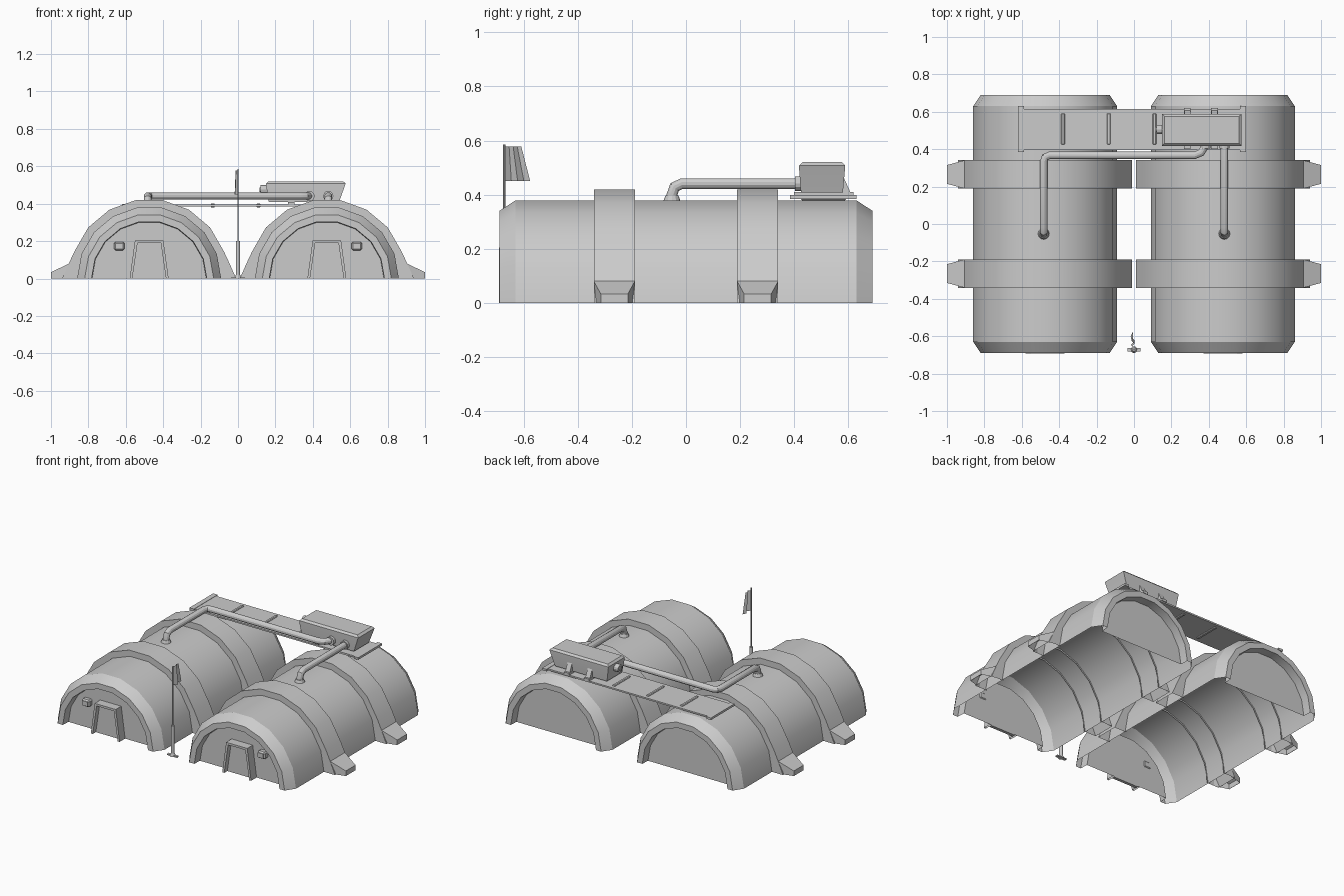
import bpy, bmesh, math
from mathutils import Vector, Matrix

cube = bpy.data.objects.get("Cube")
if cube:
    bpy.data.objects.remove(cube, do_unlink=True)

grey = bpy.data.materials.new("plain grey")
grey.use_nodes = True
GREY = (0.6, 0.6, 0.6, 1)
grey.diffuse_color = GREY
grey.node_tree.nodes["Principled BSDF"].inputs["Base Color"].default_value = GREY

HUT_X = 0.475
SIDES = (("right", -1), ("left", 1))
ARC = [math.radians(a) for a in range(0, 181, 20)]


def finish(name, bm, angle=28):
    bmesh.ops.remove_doubles(bm, verts=bm.verts, dist=1e-5)
    bmesh.ops.recalc_face_normals(bm, faces=bm.faces)
    mesh = bpy.data.meshes.new(name)
    bm.to_mesh(mesh)
    bm.free()
    mesh.materials.append(grey)
    obj = bpy.data.objects.new(name, mesh)
    bpy.context.collection.objects.link(obj)
    bpy.ops.object.select_all(action="DESELECT")
    obj.select_set(True)
    bpy.context.view_layer.objects.active = obj
    bpy.ops.object.shade_smooth_by_angle(angle=math.radians(angle))
    return obj


def loft(name, rings, closed=False, caps=False):
    """Skin a row of equally long point rings."""
    bm = bmesh.new()
    rows = [[bm.verts.new(p) for p in ring] for ring in rings]
    n = len(rows[0])
    for a, b in zip(rows, rows[1:]):
        for i in range(n if closed else n - 1):
            j = (i + 1) % n
            bm.faces.new((a[i], a[j], b[j], b[i]))
    if caps:
        bm.faces.new(rows[0])
        bm.faces.new(rows[-1])
    return finish(name, bm)


def box(name, lo, hi, bevel=0.0):
    lo, hi = Vector(lo), Vector(hi)
    bm = bmesh.new()
    bmesh.ops.create_cube(bm, size=1)
    for v in bm.verts:
        v.co = (lo + hi) / 2 + v.co * (hi - lo)
    if bevel:
        bmesh.ops.bevel(bm, geom=bm.edges[:], offset=bevel, segments=1, affect="EDGES")
    return finish(name, bm)


def cone(name, at, r1, r2, depth, axis="Z", segments=12):
    bm = bmesh.new()
    turn = {"Z": Matrix(), "X": Matrix.Rotation(math.pi / 2, 4, "Y"),
            "Y": Matrix.Rotation(math.pi / 2, 4, "X")}[axis]
    bmesh.ops.create_cone(bm, cap_ends=True, segments=segments, radius1=r1, radius2=r2,
                          depth=depth, matrix=Matrix.Translation(at) @ turn)
    return finish(name, bm)


def pipe(name, points, radius):
    """Tube with mitred corners along a path."""
    pts = [Vector(p) for p in points]
    rings = []
    for i, p in enumerate(pts):
        before = (p - pts[i - 1]).normalized() if i else None
        after = (pts[i + 1] - p).normalized() if i < len(pts) - 1 else None
        if i == 0:
            d = after
            side = d.orthogonal().normalized()
            up = d.cross(side)
            ring = [p + radius * (side * math.cos(k * math.pi / 6) + up * math.sin(k * math.pi / 6))
                    for k in range(12)]
        else:
            # slide the last ring along the path onto the mitre plane
            normal = (before + after).normalized() if after else before
            ring = [q + before * ((p - q).dot(normal) / before.dot(normal)) for q in rings[-1]]
        rings.append(ring)
    return loft(name, rings, closed=True, caps=True)


# Huts: a half-round shell with chamfered lips and recessed end walls
half = [(0, -0.635), (0.305, -0.635), (0.308, -0.69), (0.345, -0.69), (0.385, -0.63)]
profile = half + [(r, -y) for r, y in reversed(half)]
for label, s in SIDES:
    cx = s * HUT_X
    bm = bmesh.new()
    rows = [[bm.verts.new((cx + r * math.cos(a), y, r * math.sin(a))) for a in ARC]
            for r, y in profile]
    for a, b in zip(rows, rows[1:]):
        for i in range(len(ARC) - 1):
            bm.faces.new((a[i], a[i + 1], b[i + 1], b[i]))
    bmesh.ops.remove_doubles(bm, verts=bm.verts, dist=1e-5)
    bmesh.ops.dissolve_degenerate(bm, edges=bm.edges, dist=1e-5)
    finish(label + "_hut_shell", bm)

    # Raised bands, flared at the ground, with tapered outer feet
    outer = [(0.425 * math.cos(a), 0.425 * math.sin(a)) for a in ARC[1:-1]]
    outer = [(0.465, 0), (0.43, 0.08)] + outer + [(-0.43, 0.08), (-0.465, 0)]
    inner = [(0.375 * u / math.hypot(u, z), 0.375 * z / math.hypot(u, z)) for u, z in outer]
    for end, y in (("front", -0.265), ("back", 0.265)):
        rings = [[(s * (HUT_X + u), y + dy, z) for u, z in pts]
                 for pts, dy in ((inner, -0.076), (outer, -0.076), (outer, 0.076), (inner, 0.076))]
        loft(f"{label}_{end}_band", rings)
        foot = [[(s * (HUT_X + u), y + dy, z) for dy, z in
                 ((-w, 0), (-w, h), (w, h), (w, 0))]
                for u, w, h in ((0.43, 0.076, 0.08), (0.525, 0.05, 0.033))]
        bm_foot = loft(f"{label}_{end}_foot", foot)
        box(f"{label}_{end}_foot_end", (s * 0.999 - 0.001, y - 0.05, 0), (s * 0.999 + 0.001, y + 0.05, 0.033))

    # Door: tapered frame standing out from the wall around a flat panel
    def door_ring(bottom, top, height, y):
        return [(cx + u, y, z) for u, z in ((-bottom, 0), (-top, height), (top, height), (bottom, 0))]
    loft(label + "_door_frame", [door_ring(0.104, 0.076, 0.204, -0.635), door_ring(0.104, 0.076, 0.204, -0.692),
                                 door_ring(0.09, 0.062, 0.19, -0.692), door_ring(0.09, 0.062, 0.19, -0.66)])
    loft(label + "_door_panel", [door_ring(0.09, 0.062, 0.19, -0.66), door_ring(0.09, 0.062, 0.19, -0.64)],
         closed=True, caps=True)

    # Small wall box beside the door
    wx = s * 0.635
    box(label + "_wall_box", (wx - 0.028, -0.67, 0.15), (wx + 0.028, -0.63, 0.196), 0.008)
    box(label + "_wall_box_cover", (wx - 0.02, -0.675, 0.158), (wx + 0.02, -0.665, 0.188))

# Roof bridge with end lips and cross ribs
box("roof_bridge", (-0.61, 0.395, 0.386), (0.59, 0.615, 0.396))
for label, x in (("right", -0.605), ("left", 0.583)):
    box(label + "_bridge_lip", (x - 0.016, 0.385, 0.384), (x + 0.016, 0.63, 0.398))
for i, x in enumerate((-0.38, -0.135, 0.11)):
    box(f"bridge_rib_{i + 1}", (x - 0.01, 0.425, 0.379), (x + 0.01, 0.592, 0.402), 0.004)

# Air unit: slanted at one end, with a chamfered lid
def unit_ring(x0, x1, y0, y1, z):
    return [(x0, y0, z), (x1, y0, z), (x1, y1, z), (x0, y1, z)]
loft("air_unit", [unit_ring(0.165, 0.54, 0.425, 0.58, 0.408), unit_ring(0.15, 0.572, 0.418, 0.588, 0.498),
                  unit_ring(0.15, 0.576, 0.418, 0.588, 0.508), unit_ring(0.162, 0.562, 0.43, 0.576, 0.52)],
     closed=True, caps=True)
cone("unit_vent", (0.138, 0.505, 0.475), 0.024, 0.024, 0.034, "X")
cone("unit_vent_hub", (0.122, 0.505, 0.475), 0.012, 0.012, 0.012, "X")
for i, x in enumerate((0.285, 0.43)):
    box(f"unit_rail_{i + 1}", (x - 0.018, 0.4, 0.394), (x + 0.018, 0.62, 0.41))
    loft(f"unit_bracket_{i + 1}", [[(x + dx, 0.58, 0.47), (x + dx, 0.612, 0.4), (x + dx, 0.58, 0.4)]
                                   for dx in (-0.016, 0.016)], closed=True, caps=True)

# Air pipes from the unit down to both roofs
def riser(x):
    return [(x, -0.052, 0.37), (x, -0.052, 0.4), (x, -0.042, 0.428), (x, -0.015, 0.441)]
pipe("left_air_pipe", riser(0.483) + [(0.483, 0.42, 0.441)], 0.02)
pipe("right_air_pipe", riser(-0.483) + [(-0.483, 0.335, 0.441), (-0.475, 0.357, 0.441), (-0.452, 0.367, 0.441),
                                        (0.325, 0.367, 0.441), (0.36, 0.382, 0.441), (0.385, 0.425, 0.441)], 0.02)
for label, s in SIDES:
    cone(label + "_pipe_flange", (s * 0.483, -0.052, 0.386), 0.032, 0.024, 0.022)
for i, x in enumerate((0.383, 0.483)):
    cone(f"pipe_socket_{i + 1}", (x, 0.415, 0.441), 0.027, 0.027, 0.024, "Y")

# Flag mast with foot plates, sleeve and thin rod
MAST_Y = -0.672
box("mast_foot_plate", (-0.036, MAST_Y - 0.009, 0), (0.036, MAST_Y + 0.009, 0.008))
cone("mast_base", (0, MAST_Y, 0.012), 0.018, 0.01, 0.024)
cone("mast_sleeve", (0, MAST_Y, 0.108), 0.011, 0.011, 0.185)
cone("mast_rod", (0, MAST_Y, 0.39), 0.004, 0.004, 0.39, segments=8)

# Hanging flag: a wavy sheet, wider at its lower edge
waves = (0, -0.016, 0.004, -0.018, -0.006)
loft("flag", [[(w * (0.7 + 0.3 * t), MAST_Y + 0.003 + k / 4 * (0.06 + 0.033 * t), 0.578 - 0.128 * t)
               for k, w in enumerate(waves)] for t in (0, 0.5, 1)])
